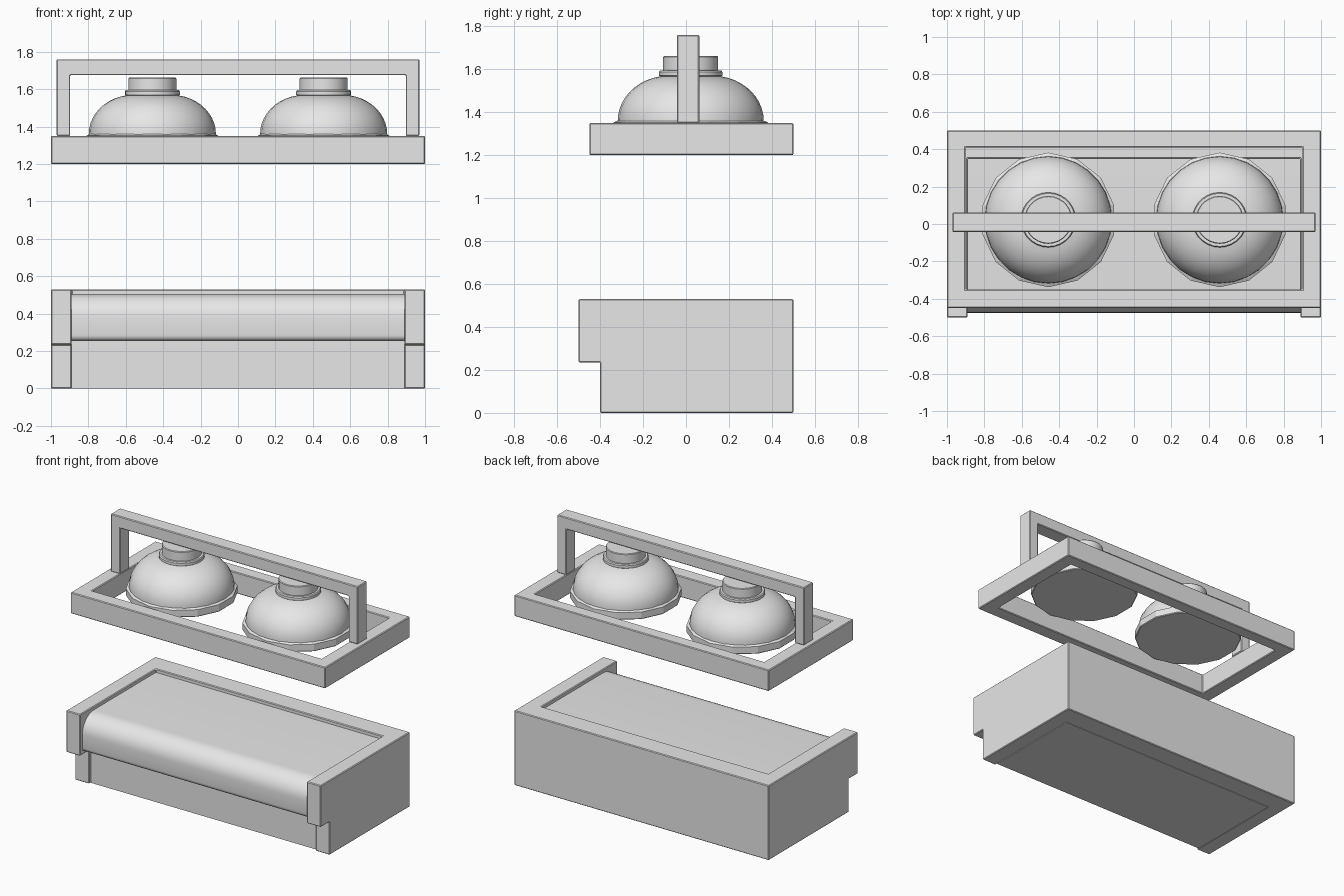
import bpy, bmesh, math
from mathutils import Vector

cube = bpy.data.objects.get("Cube")
if cube:
    bpy.data.objects.remove(cube, do_unlink=True)

grey = bpy.data.materials.new("light_grey")
grey.use_nodes = True
grey.diffuse_color = (0.8, 0.8, 0.8, 1)
grey.node_tree.nodes["Principled BSDF"].inputs["Base Color"].default_value = (0.8, 0.8, 0.8, 1)


def finish(bm, name, smooth=None):
    bmesh.ops.recalc_face_normals(bm, faces=bm.faces)
    mesh = bpy.data.meshes.new(name)
    bm.to_mesh(mesh)
    bm.free()
    mesh.materials.append(grey)
    if smooth:
        mesh.shade_smooth()
        mesh.set_sharp_from_angle(angle=math.radians(smooth))
    obj = bpy.data.objects.new(name, mesh)
    bpy.context.collection.objects.link(obj)
    return obj


def extrude(name, points, depth, smooth=None):
    """Extrude a closed outline of 3D points along a vector."""
    bm = bmesh.new()
    face = bm.faces.new([bm.verts.new(p) for p in points])
    moved = bmesh.ops.extrude_face_region(bm, geom=[face])
    verts = [g for g in moved["geom"] if isinstance(g, bmesh.types.BMVert)]
    bmesh.ops.translate(bm, verts=verts, vec=Vector(depth))
    return finish(bm, name, smooth)


def box(name, lo, hi):
    (x0, y0, z0), (x1, y1, z1) = lo, hi
    outline = [(x0, y0, z0), (x1, y0, z0), (x1, y1, z0), (x0, y1, z0)]
    return extrude(name, outline, (0, 0, z1 - z0))


def cut(obj, cutter):
    mod = obj.modifiers.new("opening", 'BOOLEAN')
    mod.object = cutter
    mod.operation = 'DIFFERENCE'
    mod.solver = 'EXACT'
    cutter.hide_render = True
    cutter.hide_viewport = True
    cutter.display_type = 'WIRE'


def soften(obj, width=0.005):
    mod = obj.modifiers.new("soft_edges", 'BEVEL')
    mod.width = width
    mod.segments = 1
    mod.limit_method = 'ANGLE'


def lathe(name, profile, centre, sides, smooth=None):
    """Closed solid of revolution from (radius, height) pairs."""
    bm = bmesh.new()
    rings = []
    for r, z in profile:
        ring = []
        for i in range(sides):
            a = math.pi / 2 + math.tau * i / sides
            ring.append(bm.verts.new((centre[0] + r * math.cos(a), centre[1] + r * math.sin(a), z)))
        rings.append(ring)
    for low, high in zip(rings, rings[1:]):
        for i in range(sides):
            j = (i + 1) % sides
            bm.faces.new((low[i], low[j], high[j], high[i]))
    bm.faces.new(rings[0])
    bm.faces.new(rings[-1])
    return finish(bm, name, smooth)


def arc(cy, cz, radius, start, end, steps):
    angles = [math.radians(start + (end - start) * i / steps) for i in range(steps + 1)]
    return [(cy + radius * math.cos(a), cz + radius * math.sin(a)) for a in angles]


# Lower housing: notched side profile, hollowed to leave sides and back
side = [(-0.4, 0), (0.5, 0), (0.5, 0.53), (-0.5, 0.53), (-0.5, 0.235), (-0.4, 0.235)]
housing = extrude("lower_housing", [(-1, y, z) for y, z in side], (2, 0, 0))
cut(housing, box("housing_cutter", (-0.89, -1, -0.5), (0.89, 0.35, 1)))
soften(housing)

# Lower bed with a rounded front lip over a recessed front panel
bed = [(-0.38, 0), (0.35, 0), (0.35, 0.505)]
bed += arc(-0.345, 0.375, 0.13, 90, 180, 10)
bed += arc(-0.445, 0.285, 0.03, 180, 270, 4) + [(-0.38, 0.255)]
extrude("lower_bed", [(-0.89, y, z) for y, z in bed], (1.78, 0, 0), smooth=30)

# Upper rectangular frame
frame = box("upper_frame", (-1, -0.45, 1.2), (1, 0.5, 1.35))
cut(frame, box("frame_cutter", (-0.9, -0.35, 1), (0.9, 0.41, 1.6)))
soften(frame)

# Handle bar with two legs
half = [(0.97, 1.35), (0.97, 1.76)]
inner = [(0.897, 1.675), (0.897, 1.35)]
outline = half + [(-x, z) for x, z in reversed(half)]
outline += [(-x, z) for x, z in reversed(inner)] + inner
handle = extrude("handle", [(x, -0.043, z) for x, z in outline], (0, 0.105, 0))
soften(handle)

# Pair of domed lamps, each a faceted rim, a smooth dome and a neck
dome = [(0.1 + 0.24 * math.cos(math.radians(t)), 1.36 + 0.21 * math.sin(math.radians(t)))
        for t in range(0, 81, 8)]
neck = [(0.147, 1.57), (0.147, 1.588), (0.142, 1.595), (0.128, 1.595), (0.128, 1.657), (0.124, 1.662)]
for label, sx in (("left", 1), ("right", -1)):
    centre = (sx * 0.458, 0.022)
    lathe(label + "_lamp_rim", [(0.355, 1.3), (0.36, 1.305), (0.36, 1.352), (0.345, 1.36)], centre, 14)
    lathe(label + "_lamp_dome", [(0.34, 1.35)] + dome + neck, centre, 28, smooth=35)
